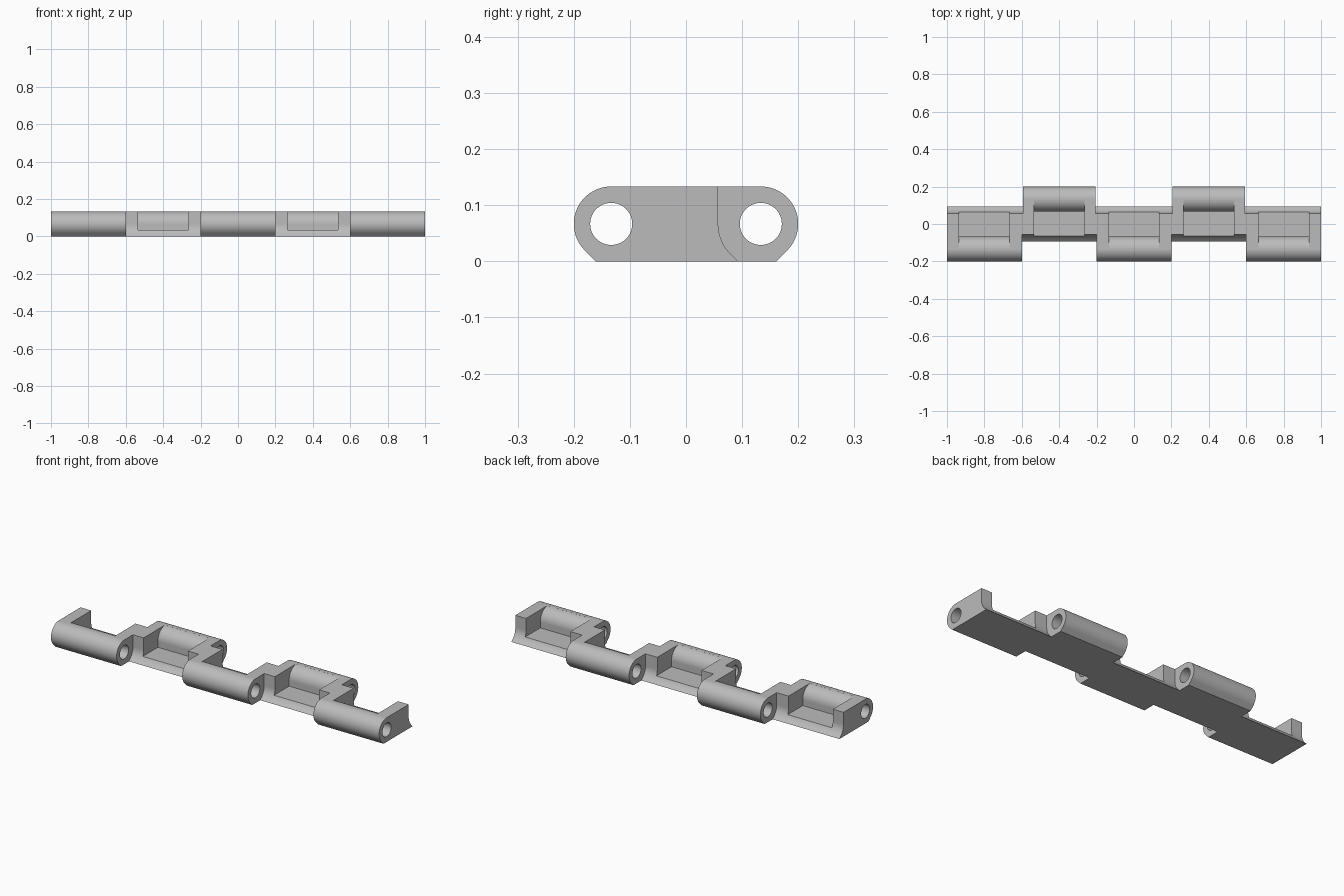
import bpy, bmesh
from math import sin, cos, radians

if "Cube" in bpy.data.objects:
    bpy.data.objects.remove(bpy.data.objects["Cube"], do_unlink=True)

R = 0.0667          # knuckle radius and axis height
AXIS = 0.1333       # distance of each hinge axis from the middle
PIN = 0.0375        # pin hole radius
GAP = 0.076         # radius of the clearance around the mating knuckle
TOP = 2 * R
FLOOR = 0.034       # pocket floor height

steel = bpy.data.materials.new("light grey")
steel.use_nodes = True
steel.diffuse_color = (0.5, 0.5, 0.5, 1)
steel.node_tree.nodes["Principled BSDF"].inputs["Base Color"].default_value = (0.5, 0.5, 0.5, 1)


def arc(r, a, b, n):
    """Points of an arc around the rear hinge axis, angles in degrees."""
    angles = [radians(a + (b - a) * i / n) for i in range(n + 1)]
    return [(AXIS + r * cos(t), R + r * sin(t)) for t in angles]


def prism(name, profile, x0, x1, side=1):
    """Extrude a (y, z) profile along x; side -1 mirrors it to the front."""
    bm = bmesh.new()
    face = bm.faces.new([bm.verts.new((x0, side * y, z)) for y, z in profile])
    ext = bmesh.ops.extrude_face_region(bm, geom=[face])
    moved = [v for v in ext["geom"] if isinstance(v, bmesh.types.BMVert)]
    bmesh.ops.translate(bm, verts=moved, vec=(x1 - x0, 0, 0))
    bmesh.ops.recalc_face_normals(bm, faces=bm.faces)
    mesh = bpy.data.meshes.new(name)
    bm.to_mesh(mesh)
    bm.free()
    mesh.materials.append(steel)
    obj = bpy.data.objects.new(name, mesh)
    bpy.context.collection.objects.link(obj)
    return obj


# Solid bar with a rounded knuckle and chamfered underside on both edges
edge = arc(R, 90, -45, 27)
foot = edge[-1][0] - edge[-1][1]
half = edge + [(foot, 0)]
hinge = prism("hinge_strip", half + [(-y, z) for y, z in reversed(half)], -1, 1)

# Clearance beside each knuckle: straight wall, concave arc, sloped foot
bow = arc(GAP, 180, 225, 9)
y, z = bow[-1]
clearance = [(AXIS - GAP, 0.2)] + bow + [(y + z + 0.1, -0.1), (0.3, -0.1), (0.3, 0.2)]

# Pocket open on the clearance side, following the knuckle on the other
wall = arc(R, 180, 95, 17)
pocket = [(-0.15, FLOOR), (AXIS - R, FLOOR)] + wall + [(wall[-1][0], 0.2), (-0.15, 0.2)]

cutters = []
# Rear edge is cleared behind the front knuckles
for x0, x1 in ((-1.1, -0.593), (-0.207, 0.207), (0.593, 1.1)):
    cutters.append(prism("rear_clearance", clearance, x0, x1))
# Front edge is cleared ahead of the rear knuckles
for x in (-0.4, 0.4):
    cutters.append(prism("front_clearance", clearance, x - 0.2, x + 0.2, -1))
    cutters.append(prism("rear_pocket", pocket, x - 0.135, x + 0.135))
for x in (-0.8, 0, 0.8):
    cutters.append(prism("front_pocket", pocket, x - 0.135, x + 0.135, -1))
# Pin holes along both axes
for side in (-1, 1):
    cutters.append(prism("pin_hole", arc(PIN, 0, 360, 48)[:-1], -1.1, 1.1, side))

bpy.ops.object.select_all(action="DESELECT")
bpy.context.view_layer.objects.active = hinge
hinge.select_set(True)
for cutter in cutters:
    cutter.hide_render = True
    mod = hinge.modifiers.new("cut", "BOOLEAN")
    mod.operation = "DIFFERENCE"
    mod.solver = "EXACT"
    mod.object = cutter
    bpy.ops.object.modifier_apply(modifier=mod.name)
    bpy.data.objects.remove(cutter, do_unlink=True)

bpy.ops.object.shade_smooth_by_angle(angle=radians(25))
weighted = hinge.modifiers.new("weighted_normals", "WEIGHTED_NORMAL")
weighted.keep_sharp = True
